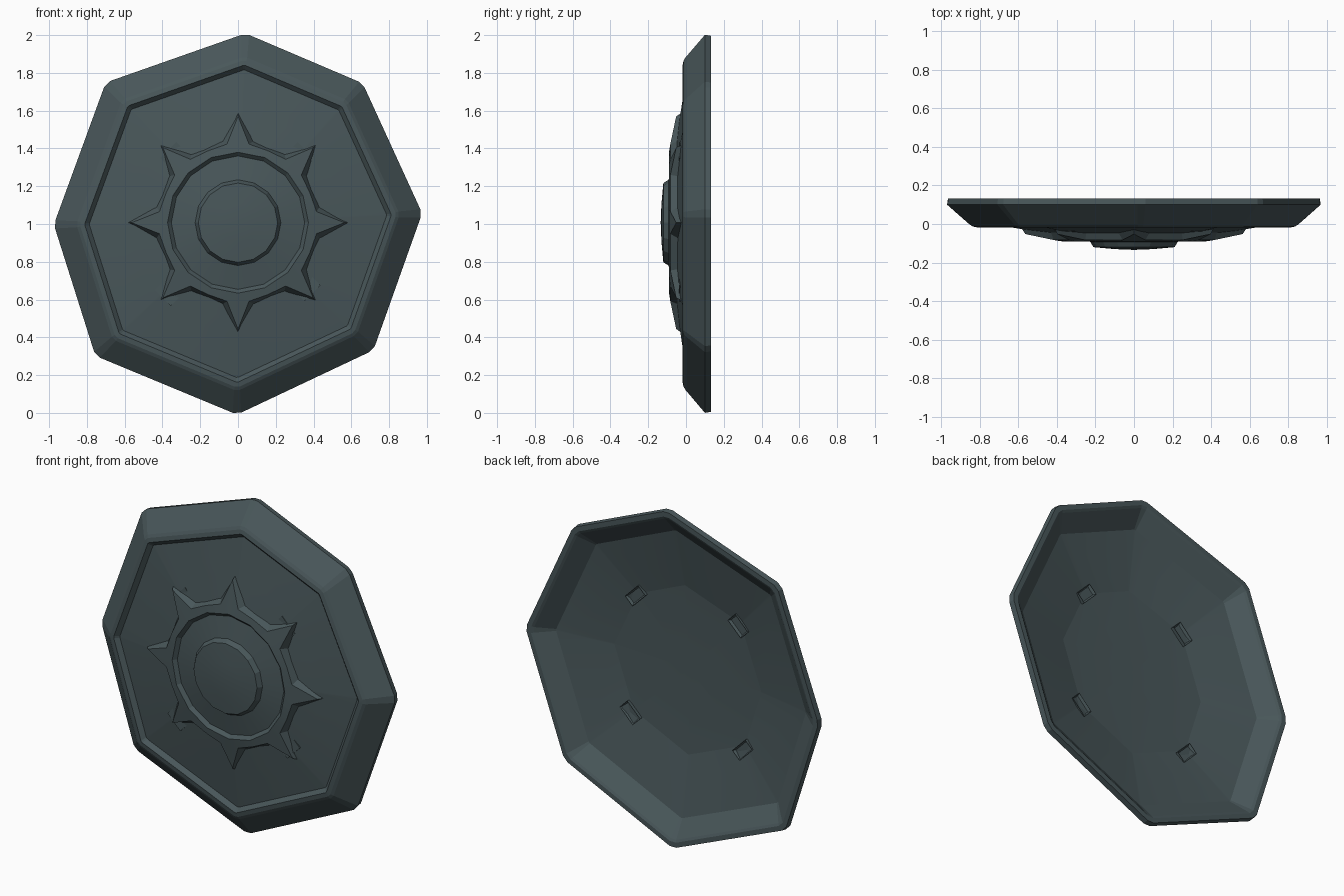
import bpy, bmesh, math
from mathutils import Matrix, Vector

cube = bpy.data.objects.get("Cube")
if cube:
    bpy.data.objects.remove(cube)

MID = 1.007  # height of the shield's middle

slate = bpy.data.materials.new("dark_slate_metal")
slate.use_nodes = True
COLOUR = (0.066, 0.095, 0.102, 1)
slate.diffuse_color = COLOUR
slate.node_tree.nodes["Principled BSDF"].inputs["Base Color"].default_value = COLOUR


def finish(name, bm, angle):
    bmesh.ops.recalc_face_normals(bm, faces=bm.faces)
    mesh = bpy.data.meshes.new(name)
    bm.to_mesh(mesh)
    bm.free()
    mesh.materials.append(slate)
    obj = bpy.data.objects.new(name, mesh)
    bpy.context.collection.objects.link(obj)
    bpy.ops.object.select_all(action='DESELECT')
    obj.select_set(True)
    bpy.context.view_layer.objects.active = obj
    bpy.ops.object.shade_smooth_by_angle(angle=math.radians(angle))


def loft(name, rings, angle, last, first=None):
    """Skin a list of equal rings; close the ends with a fan to a point."""
    bm = bmesh.new()
    loops = [[bm.verts.new(p) for p in ring] for ring in rings]
    n = len(loops[0])
    for a, b in zip(loops, loops[1:]):
        for i in range(n):
            j = (i + 1) % n
            bm.faces.new((a[i], a[j], b[j], b[i]))
    for loop, tip in ((loops[0], first), (loops[-1], last)):
        if tip is not None:
            v = bm.verts.new((0, tip, MID))
            for i in range(n):
                bm.faces.new((loop[i], loop[(i + 1) % n], v))
    finish(name, bm, angle)


# Shield body: hand-hewn octagon with clipped corners, lofted back to front
corners = [Vector(c) for c in (
    (0.04, 1.002), (0.66, 0.738), (0.975, 0.05), (0.717, -0.675),
    (-0.005, -1.016), (-0.755, -0.705), (-0.975, -0.01), (-0.7, 0.742))]


def octagon(scale, y, cut):
    ring = []
    for i, c in enumerate(corners):
        for other in (corners[i - 1], corners[(i + 1) % 8]):
            p = c.lerp(other, cut) * scale
            ring.append((p.x, y, MID + p.y))
    return ring


body_profile = [  # scale, depth, corner clip
    (0.5, -0.018, 0.01), (0.85, 0.048, 0.01), (0.95, 0.125, 0.025), (0.965, 0.133, 0.03),
    (0.995, 0.133, 0.03), (1.0, 0.1, 0.03), (0.878, -0.003, 0.025), (0.86, -0.013, 0.02),
    (0.833, -0.018, 0.01), (0.808, 0.006, 0.01), (0.6, -0.026, 0.01), (0.4, -0.055, 0.01)]
loft("shield_body", [octagon(*row) for row in body_profile], 6, last=-0.06, first=-0.038)


# Sun emblem: eight rays around a sunken ring and a raised boss
def sun_outline(tip, base, valley, half, y_tip, y_base):
    ring = []
    for k in range(8):
        for r, deg, y in ((tip, 0, y_tip), (base, half, y_base),
                          (valley, 22.5, y_base), (base, 45 - half, y_base)):
            a = math.radians(45 * k + deg)
            ring.append((r * math.cos(a), y, MID + r * math.sin(a)))
    return ring


def circle(radius, y):
    ring = []
    for i in range(32):
        r = radius * (math.cos(math.pi / 16) if i % 2 else 1)
        a = math.tau * i / 32
        ring.append((r * math.cos(a), y, MID + r * math.sin(a)))
    return ring


emblem = [sun_outline(0.588, 0.44, 0.427, 11, -0.015, -0.04),
          sun_outline(0.563, 0.42, 0.412, 8, -0.052, -0.083)]
emblem += [circle(r, y) for r, y in (
    (0.373, -0.09), (0.353, -0.07), (0.227, -0.092), (0.21, -0.12), (0.1, -0.13))]
loft("sun_emblem", emblem, 15, last=-0.134)

# Strap mounts on the back: four small hollowed blocks set on the diagonals
for name, x, z in (("upper_left", 0.335, 0.36), ("upper_right", -0.345, 0.36),
                   ("lower_left", 0.37, -0.35), ("lower_right", -0.375, -0.375)):
    bm = bmesh.new()
    place = (Matrix.Translation((x, -0.018, MID + z))
             @ Matrix.Rotation(math.copysign(math.pi / 4, x * z), 4, 'Y')
             @ Matrix.Diagonal((0.12, 0.04, 0.068, 1)))
    bmesh.ops.create_cube(bm, size=1, matrix=place)
    bm.normal_update()
    back = max(bm.faces, key=lambda f: f.calc_center_median().y)
    bmesh.ops.inset_region(bm, faces=[back], thickness=0.012)
    bmesh.ops.translate(bm, verts=back.verts, vec=(0, -0.015, 0))
    finish("strap_mount_" + name, bm, 22)
